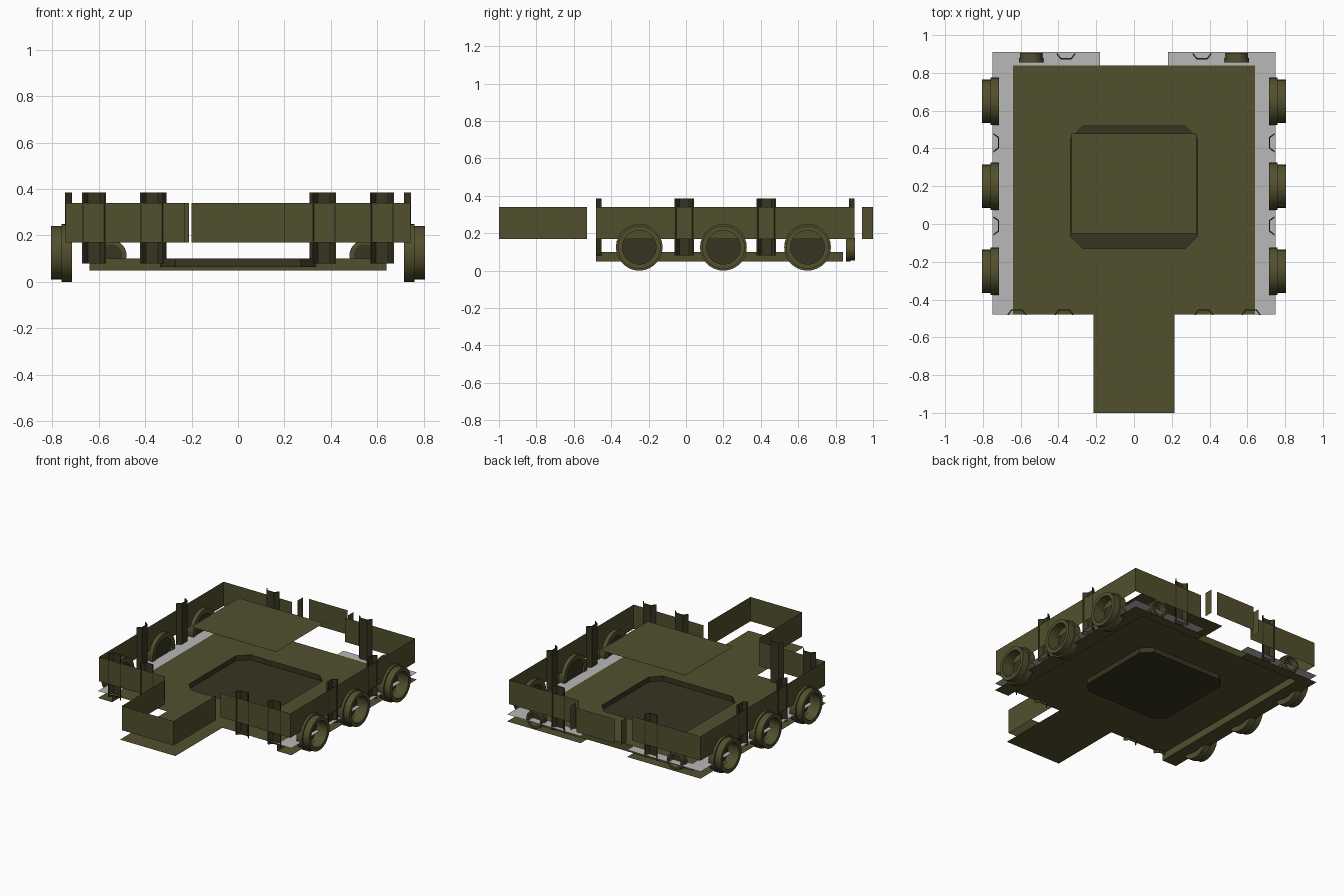
import bpy, bmesh, math
from mathutils import Matrix

if "Cube" in bpy.data.objects:
    bpy.data.objects.remove(bpy.data.objects["Cube"])


def material(name, rgb):
    m = bpy.data.materials.new(name)
    m.diffuse_color = (*rgb, 1)
    m.use_nodes = True
    m.node_tree.nodes["Principled BSDF"].inputs["Base Color"].default_value = m.diffuse_color
    return m


OLIVE = material("olive", (0.085, 0.080, 0.027))
DARK = material("dark_olive", (0.038, 0.036, 0.015))
GREY = material("light_grey", (0.48, 0.48, 0.48))


def make(name, faces, mats, indices=None):
    """Object from a list of polygons (each a list of points)."""
    bm = bmesh.new()
    for i, pts in enumerate(faces):
        f = bm.faces.new([bm.verts.new(p) for p in pts])
        f.material_index = indices[i] if indices else 0
    bmesh.ops.remove_doubles(bm, verts=bm.verts, dist=1e-5)
    me = bpy.data.meshes.new(name)
    bm.to_mesh(me)
    bm.free()
    for m in mats:
        me.materials.append(m)
    ob = bpy.data.objects.new(name, me)
    bpy.context.collection.objects.link(ob)
    return ob


def rect(x0, x1, y0, y1, z):
    return [(x0, y0, z), (x1, y0, z), (x1, y1, z), (x0, y1, z)]


def strip(path, z0, z1):
    """Upright sheet faces along an open xy path."""
    return [[(*a, z0), (*b, z0), (*b, z1), (*a, z1)] for a, b in zip(path, path[1:])]


# Raised floor, in two halves around the octagonal opening, plus front porch
half = [(0, -.48), (.64, -.48), (.64, .84), (0, .84), (0, .52),
        (.27, .52), (.335, .455), (.335, -.065), (.27, -.13), (0, -.13)]
right = [(x, y, .1) for x, y in half]
left = [(-x, y, .1) for x, y in reversed(half)]
make("main_floor", [right, left], [OLIVE])
make("porch_floor", [rect(-.215, .215, -1, -.48, .1)], [OLIVE])

# Skirt below the raised floor
make("floor_skirt", strip([(.64, -.48), (.64, .84), (-.64, .84), (-.64, -.48)], .05, .1), [OLIVE])

# Sunken octagonal pit
oct_r = [(.27, -.13), (.335, -.065), (.335, .455), (.27, .52)]
octagon = oct_r + [(-x, y) for x, y in reversed(oct_r)]
make("pit", [[(x, y, .065) for x, y in octagon]] + strip(octagon + octagon[:1], .065, .1), [DARK])

# Edge strips: grey ledge above, olive base below
for name, z, mat in (("grey_ledge", .099, GREY), ("lower_base", .05, OLIVE)):
    faces = []
    for a, b in ((.64, .75), (-.75, -.64)):
        faces.append(rect(a, b, -.48, .84, z))
    for a, b in ((.18, .75), (-.75, -.18)):
        faces.append(rect(a, b, .84, .91, z))
    make(name, faces, [mat])

# Raised roof panel
make("roof_panel", [rect(-.33, .33, -.05, .48, .497)], [OLIVE])

# Wall bands
walls = {
    "left_wall": [(-.23, -.48), (-.742, -.48), (-.742, .9), (-.21, .9)],
    "right_wall": [(.2, -.48), (.742, -.48), (.742, .9), (.2, .9)],
    "porch_wall": [(-.2, -.53), (-.2, -1), (.2, -1), (.2, -.53)],
    "back_jamb_left": [(-.195, .94), (-.195, 1)],
    "back_jamb_right": [(.195, .94), (.195, 1)],
    "back_door_panel": [(-.15, 1), (.15, 1)],
}
for name, path in walls.items():
    make(name, strip(path, .17, .34), [OLIVE])


# Channel-shaped pilasters just inside the walls, with thicker caps
def pilaster(name, x, y, angle, z0=.08):
    body = [(-.052, 0), (-.03, .03), (.03, .03), (.052, 0)]
    inner = [(.044, 0), (.026, .024), (-.026, .024), (-.044, 0)]
    loop = body + inner
    ring = loop + loop[:1]
    cap = [[(body[i][0], body[i][1], .385), (body[i + 1][0], body[i + 1][1], .385),
            (inner[2 - i][0], inner[2 - i][1], .385), (inner[3 - i][0], inner[3 - i][1], .385)]
           for i in range(3)]
    ob = make(name, strip(ring, z0, .385) + cap, [DARK])
    ob.data.transform(Matrix.Translation((x, y, 0)) @ Matrix.Rotation(angle, 4, 'Z'))


for s, side in ((-1, "left"), (1, "right")):
    for i, x in enumerate((.37, .62)):
        pilaster(f"front_pilaster_{side}_{i}", s * x, -.482, 0)
    for i, y in enumerate((-.01, .43)):
        pilaster(f"side_pilaster_{side}_{i}", s * .745, y, s * math.pi / 2)
    pilaster(f"back_pilaster_{side}", s * .36, .902, math.pi)


# Round portholes: stepped ring with a recessed disc, lathed about local x
def porthole(name, loc, angle, k=1.0, depth=1.0, n=28):
    prof = [(.09, .005), (.09, .09), (.115, .09), (.115, .045), (.125, .045), (.125, 0), (.09, 0)]
    prof = [(r * k, d * depth) for r, d in prof]

    def pt(r, d, j):
        t = 2 * math.pi * j / n
        return (d, r * math.cos(t), r * math.sin(t))
    faces = [[pt(*prof[i], j), pt(*prof[i], j + 1), pt(*prof[i + 1], j + 1), pt(*prof[i + 1], j)]
             for i in range(len(prof) - 1) for j in range(n)]
    faces.append([pt(.09 * k, .005 * depth, j) for j in range(n)])
    ob = make(name, faces, [OLIVE, DARK], [0] * (len(faces) - 1) + [1])
    ob.data.transform(Matrix.Translation(loc) @ Matrix.Rotation(angle, 4, 'Z'))
    bpy.context.view_layer.objects.active = ob
    bpy.ops.object.select_all(action='DESELECT')
    ob.select_set(True)
    bpy.ops.object.shade_smooth_by_angle(angle=math.radians(35))


for s, side in ((-1, "left"), (1, "right")):
    for i, y in enumerate((-.25, .2, .65)):
        porthole(f"side_porthole_{side}_{i}", (s * .715, y, .125), 0 if s > 0 else math.pi)
    porthole(f"back_porthole_{side}", (s * .545, .855, .115), math.pi / 2, .52, .55)
